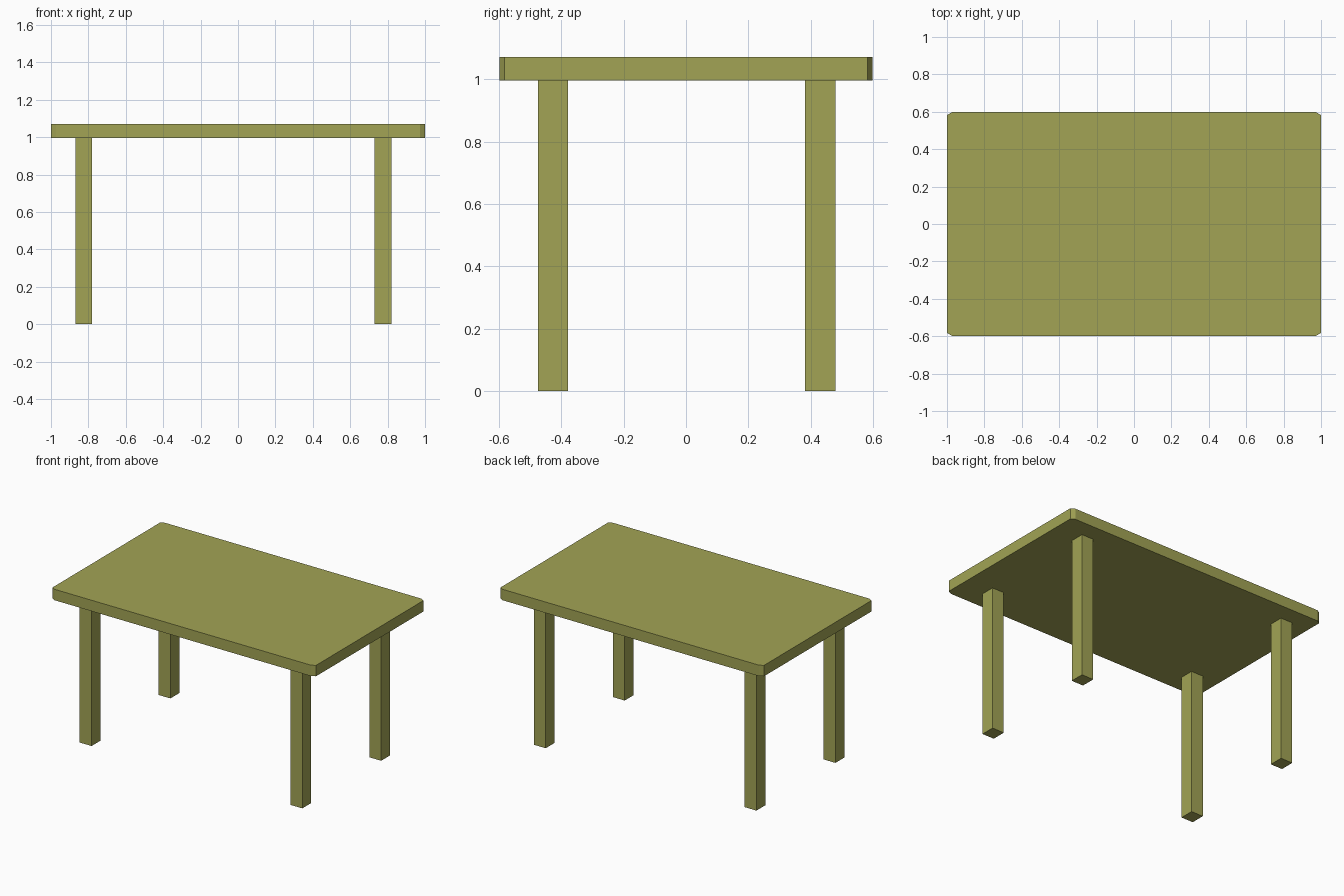
import bpy
import bmesh

if "Cube" in bpy.data.objects:
    bpy.data.objects.remove(bpy.data.objects["Cube"])

wood = bpy.data.materials.new("olive")
wood.diffuse_color = (0.36, 0.37, 0.09, 1)
wood.use_nodes = True
wood.node_tree.nodes["Principled BSDF"].inputs["Base Color"].default_value = wood.diffuse_color


def prism(name, outline, z0, z1):
    """Extrude a flat xy outline from z0 to z1."""
    bm = bmesh.new()
    face = bm.faces.new([bm.verts.new((x, y, z0)) for x, y in outline])
    ext = bmesh.ops.extrude_face_region(bm, geom=[face])
    for v in ext["geom"]:
        if isinstance(v, bmesh.types.BMVert):
            v.co.z = z1
    bmesh.ops.recalc_face_normals(bm, faces=bm.faces)
    mesh = bpy.data.meshes.new(name)
    bm.to_mesh(mesh)
    bm.free()
    mesh.materials.append(wood)
    obj = bpy.data.objects.new(name, mesh)
    bpy.context.collection.objects.link(obj)
    return obj


# Table top with small chamfered corners
X, Y, cx, cy = 1.0, 0.598, 0.027, 0.016
prism("table_top", [(-X + cx, -Y), (X - cx, -Y), (X, -Y + cy), (X, Y - cy),
                    (X - cx, Y), (-X + cx, Y), (-X, Y - cy), (-X, -Y + cy)],
      0.996, 1.071)

# Four square legs, set slightly off-centre
for side, x0, x1 in (("left", -0.87, -0.78), ("right", 0.73, 0.82)):
    for end, y0, y1 in (("front", -0.474, -0.378), ("back", 0.381, 0.479)):
        prism(f"{end}_{side}_leg", [(x0, y0), (x1, y0), (x1, y1), (x0, y1)],
              0.0, 1.0)
